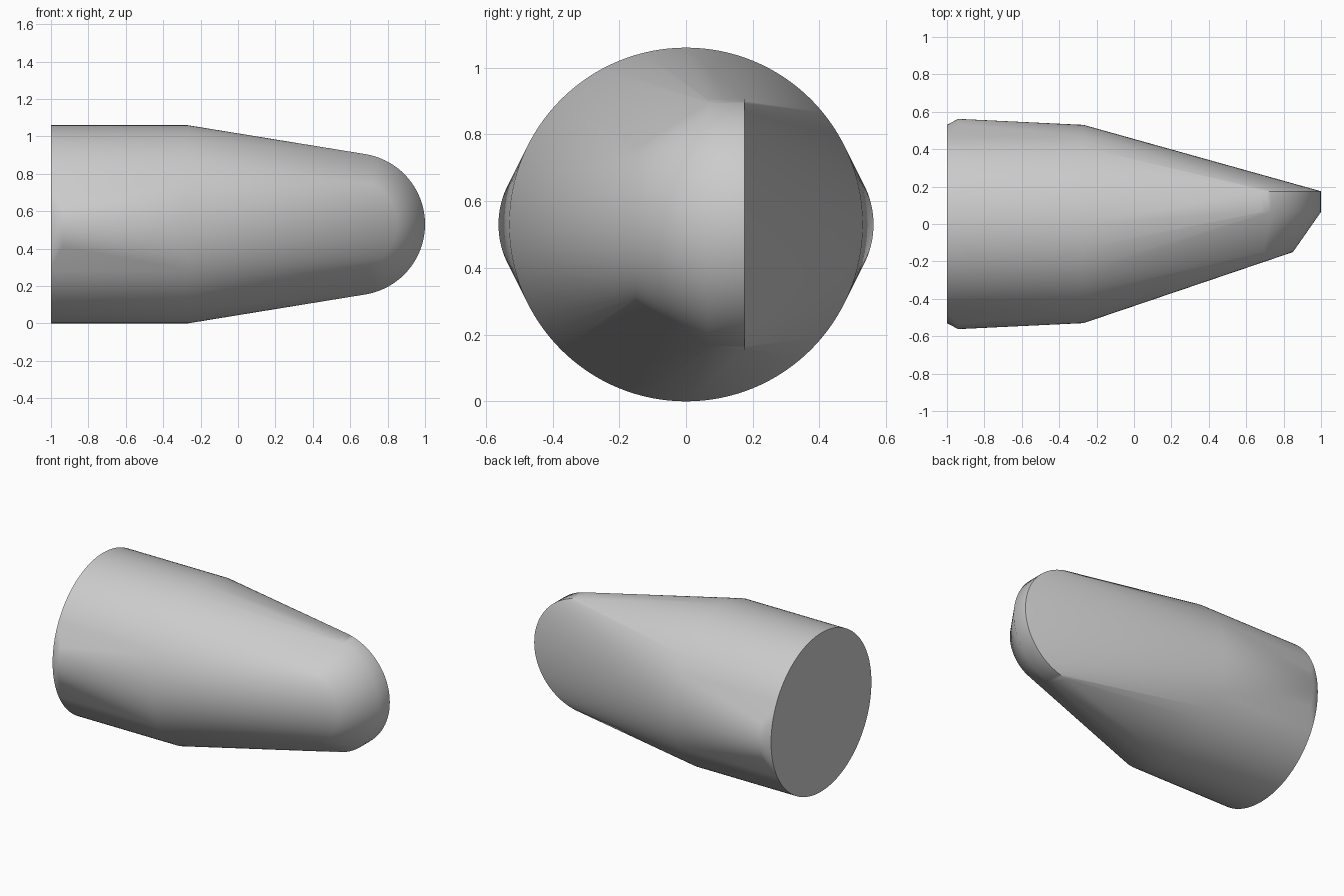
import bpy
import bmesh
from math import sin, cos, pi, radians

cube = bpy.data.objects.get("Cube")
if cube:
    bpy.data.objects.remove(cube, do_unlink=True)

MID = 0.53      # height of the long axis
RADIUS = 0.53   # barrel radius

steel = bpy.data.materials.new("plain grey")
steel.use_nodes = True
GREY = (0.6, 0.6, 0.6, 1)
steel.diffuse_color = GREY
steel.node_tree.nodes["Principled BSDF"].inputs["Base Color"].default_value = GREY


def circle(x, segments=128):
    """Round section across the barrel."""
    for i in range(segments):
        a = 2 * pi * i / segments
        yield x, RADIUS * cos(a), MID + RADIUS * sin(a)


def nose_arc(y, centre, radius, spread, segments=40):
    """Rounded nose outline lying in a plane of constant y."""
    for i in range(segments + 1):
        a = radians(spread) * (2 * i / segments - 1)
        yield centre + radius * cos(a), y, MID + radius * sin(a)


def side_bulge(side, segments=20):
    """Slight swelling on the flank next to the flat end."""
    for i in range(segments + 1):
        a = radians(30) * (2 * i / segments - 1)
        yield -0.94, side * (0.3 + 0.262 * cos(a)), MID + 0.262 * sin(a)


# The body is the taut skin over its sections
bm = bmesh.new()
sections = [
    circle(-1.0), circle(-0.27),
    side_bulge(1), side_bulge(-1),
    nose_arc(0.175, 0.62, 0.38, 81),    # sharp rear lip
    nose_arc(0.065, 0.62, 0.38, 81),    # front of the lip wall
    nose_arc(-0.15, 0.61, 0.24, 70),    # bevelled front edge
]
for section in sections:
    for point in section:
        bm.verts.new(point)
hull = bmesh.ops.convex_hull(bm, input=bm.verts[:])
inside = {v for v in hull["geom_interior"] + hull["geom_unused"]
          if isinstance(v, bmesh.types.BMVert)}
bmesh.ops.delete(bm, geom=list(inside), context="VERTS")
bmesh.ops.dissolve_limit(bm, angle_limit=radians(0.1),
                         verts=bm.verts[:], edges=bm.edges[:])
bmesh.ops.recalc_face_normals(bm, faces=bm.faces[:])

mesh = bpy.data.meshes.new("tapered_body")
bm.to_mesh(mesh)
bm.free()
mesh.materials.append(steel)
body = bpy.data.objects.new("tapered_body", mesh)
bpy.context.collection.objects.link(body)

# Soft skin with a crisp rear lip and flat end
bpy.ops.object.select_all(action="DESELECT")
body.select_set(True)
bpy.context.view_layer.objects.active = body
bpy.ops.object.shade_smooth_by_angle(angle=radians(45))
